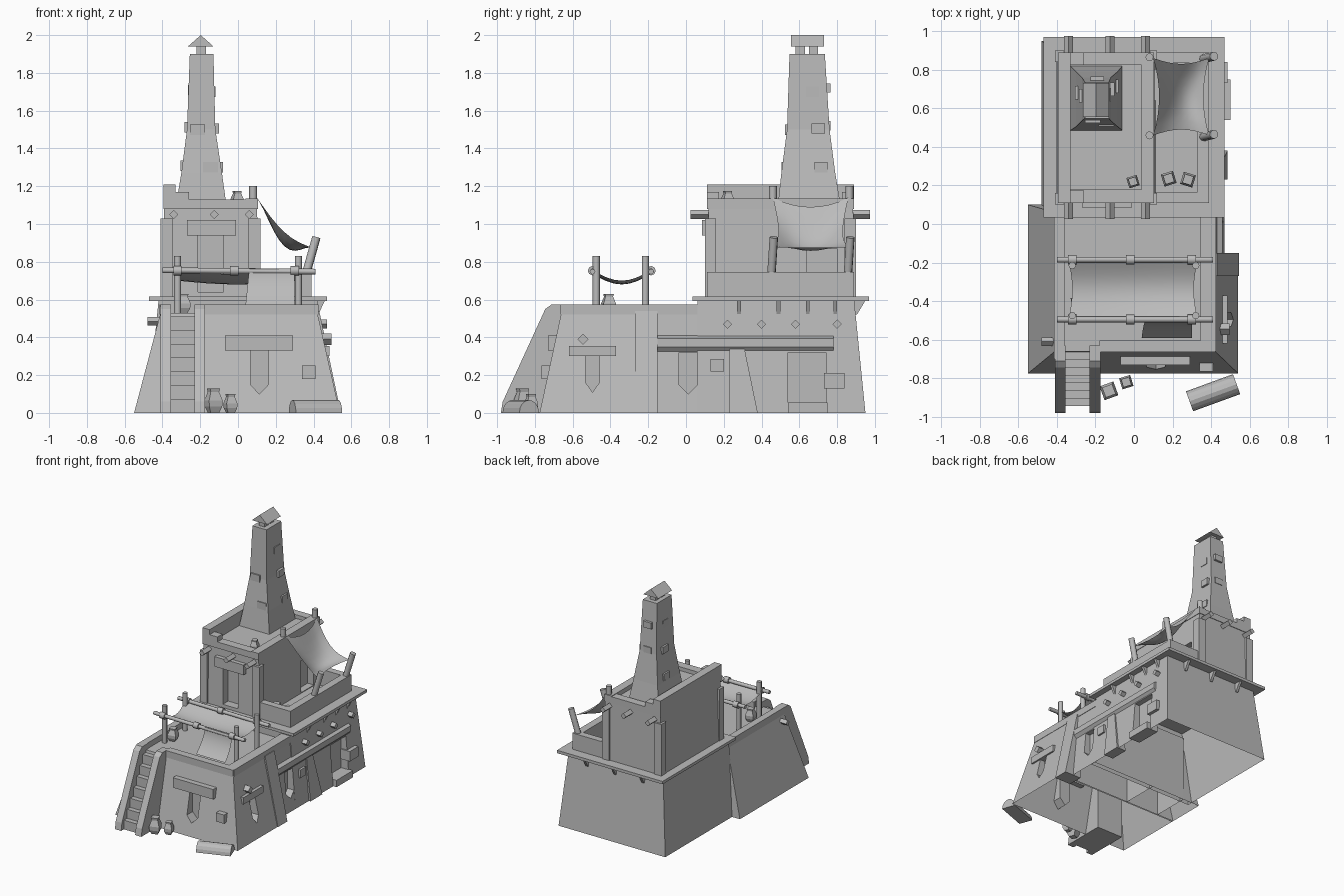
import bpy, bmesh, math
from mathutils import Vector

cube = bpy.data.objects.get("Cube")
if cube:
    bpy.data.objects.remove(cube, do_unlink=True)

clay = bpy.data.materials.new("pale grey clay")
clay.use_nodes = True
clay.diffuse_color = (0.5, 0.5, 0.5, 1)
clay.node_tree.nodes["Principled BSDF"].inputs["Base Color"].default_value = (0.5, 0.5, 0.5, 1)


def finish(name, bm, closed=True, smooth=False):
    if closed:
        bmesh.ops.recalc_face_normals(bm, faces=bm.faces[:])
    for f in bm.faces:
        f.smooth = smooth
    mesh = bpy.data.meshes.new(name)
    bm.to_mesh(mesh)
    bm.free()
    mesh.materials.append(clay)
    ob = bpy.data.objects.new(name, mesh)
    bpy.context.collection.objects.link(ob)
    return ob


def loft(name, levels):
    """Stack of rectangles (x0, x1, y0, y1, z) joined into a solid."""
    bm = bmesh.new()
    rings = [[bm.verts.new(p) for p in ((a, c, z), (b, c, z), (b, d, z), (a, d, z))]
             for a, b, c, d, z in levels]
    for lo, hi in zip(rings, rings[1:]):
        for i in range(4):
            j = (i + 1) % 4
            bm.faces.new((lo[i], lo[j], hi[j], hi[i]))
    bm.faces.new(rings[0][::-1])
    bm.faces.new(rings[-1])
    return finish(name, bm)


def box(name, x0, x1, y0, y1, z0, z1):
    return loft(name, [(x0, x1, y0, y1, z0), (x0, x1, y0, y1, z1)])


def prism(name, outline, axis, a, b):
    """Extrude an outline of (u, z) points along the x or y axis."""
    place = (lambda u, z, t: (t, u, z)) if axis == "x" else (lambda u, z, t: (u, t, z))
    bm = bmesh.new()
    ends = [[bm.verts.new(place(u, z, t)) for u, z in outline] for t in (a, b)]
    n = len(outline)
    for e in ends:
        bm.faces.new(e)
    for i in range(n):
        j = (i + 1) % n
        bm.faces.new((ends[0][i], ends[0][j], ends[1][j], ends[1][i]))
    return finish(name, bm)


def rod(name, p, q, r, sides=8):
    p, q = Vector(p), Vector(q)
    bm = bmesh.new()
    bmesh.ops.create_cone(bm, cap_ends=True, segments=sides, radius1=r, radius2=r, depth=(q - p).length)
    ob = finish(name, bm)
    ob.location = (p + q) / 2
    ob.rotation_mode = "QUATERNION"
    ob.rotation_quaternion = (q - p).to_track_quat("Z", "Y")
    if sides > 4:
        for f in ob.data.polygons:
            f.use_smooth = len(f.vertices) == 4
    return ob


def jar(name, x, y, z, r, h, turn):
    ob = loft(name, [(-r * k, r * k, -r * k, r * k, h * t) for k, t in
                     ((.6, 0), (.95, .25), (1, .5), (.62, .85), (.72, 1))])
    ob.location = (x, y, z)
    ob.rotation_euler.z = turn


def sheet(name, surface, n=8):
    bm = bmesh.new()
    g = [[bm.verts.new(surface(i / n, j / n)) for j in range(n + 1)] for i in range(n + 1)]
    for i in range(n):
        for j in range(n):
            bm.faces.new((g[i][j], g[i + 1][j], g[i + 1][j + 1], g[i][j + 1]))
    return finish(name, bm, closed=False, smooth=True)


def carve(ob, cutter):
    mod = ob.modifiers.new("niche", "BOOLEAN")
    mod.operation, mod.object = "DIFFERENCE", cutter
    bpy.context.view_layer.objects.active = ob
    bpy.ops.object.modifier_apply(modifier=mod.name)
    bpy.data.objects.remove(cutter, do_unlink=True)


def slot(mid, w, z0, z1, axis, a, b, tip=.05):
    return prism("niche cutter", [(mid - w, z1), (mid + w, z1), (mid + w, z0 + tip),
                                  (mid, z0), (mid - w, z0 + tip)], axis, a, b)


def open_bottom(ob):
    bm = bmesh.new()
    bm.from_mesh(ob.data)
    bmesh.ops.delete(bm, geom=[f for f in bm.faces if all(v.co.z < .001 for v in f.verts)],
                     context="FACES")
    bm.to_mesh(ob.data)
    bm.free()


# Battered lower walls, hollow underneath
front = loft("front_block", [(-.55, .54, -.775, -.2, 0), (-.41, .42, -.66, -.2, .53)])
side = loft("right_wall_extension", [(-.55, -.1, -.21, .1, 0), (-.41, -.1, -.21, .06, .53)])
middle = loft("terrace_block", [(-.4, .47, -.21, .1, 0), (-.4, .42, -.21, .1, .53)])
rear = loft("rear_block", [(-.48, .47, .06, .95, 0), (-.42, .42, .06, .89, .6)])
carve(front, slot(.113, .048, .1, .33, "y", -.9, -.67))
carve(front, slot(-.495, .036, .11, .3, "x", .43, .7))
carve(middle, slot(.012, .05, .1, .32, "x", .4, .6))
carve(rear, slot(.64, .1, .05, .32, "x", .4, .6, 0.001))
for ob in (front, side, middle, rear):
    open_bottom(ob)

# Lower details
loft("corner_buttress", [(.4, .545, -.27, -.15, 0), (.35, .43, -.27, -.15, .54)])
box("front_lintel", -.07, .29, -.73, -.66, .33, .41)
box("side_lintel", .4, .485, -.62, -.37, .3, .355)
box("front_patch", .34, .41, -.765, -.68, .18, .25)
box("side_patch", .4, .465, .13, .2, .22, .285)
box("rear_patch", .4, .485, .73, .84, .13, .21)
box("door_step", .4, .5, .54, .75, 0, .055)
loft("side_buttress", [(.4, .485, .23, .38, 0), (.4, .45, .23, .31, .34)])
prism("side_ledge", [(.38, .32), (.435, .32), (.46, .35), (.46, .395), (.43, .41), (.38, .41)],
      "y", -.15, .78)
for y in (.22, .4, .58, .8):
    rod("side_peg", (.38, y, .47), (.47, y, .47), .024, 4)
rod("front_side_peg", (.4, -.545, .39), (.495, -.545, .39), .03, 4)
rod("far_side_peg", (-.38, -.61, .485), (-.48, -.61, .485), .022, 4)

# Terrace parapets
box("terrace_front_parapet", -.18, .42, -.665, -.605, .52, .575)
box("terrace_left_parapet", .345, .425, -.66, .06, .52, .575)
box("terrace_right_parapet", -.415, -.36, -.7, .06, .52, .575)

# Staircase with cheek walls
cheek = [(-.98, 0), (-.97, .06), (-.745, .55), (-.71, .575), (-.63, .575), (-.63, 0)]
prism("stair_right_wall", cheek, "x", -.41, -.355)
prism("stair_left_wall", cheek, "x", -.23, -.175)
for i in range(7):
    box("stair_step", -.36, -.225, -.945 + i * .04, -.63, i * .073, (i + 1) * .073)

# Roof slab and brackets
box("roof_slab", -.47, .47, .035, .97, .592, .615)
for y in (.28, .49, .645, .79):
    prism("side_bracket", [(.4, .52), (.425, .52), (.46, .595), (.4, .595)], "y", y - .01, y + .01)
for x in (-.25, 0, .25):
    prism("rear_bracket", [(.87, .52), (.905, .52), (.95, .595), (.87, .595)], "x", x - .01, x + .01)

# Upper balcony wall
box("balcony_side_wall", .33, .39, .11, .89, .61, .745)
for y in (.11, .835):
    box("balcony_end_wall", .08, .34, y, y + .055, .61, .745)

# Upper tower with parapets
tower = loft("tower", [(-.405, .115, .11, .89, .6), (-.39, .1, .12, .885, 1.1)])
carve(tower, slot(-.145, .068, .64, .94, "y", 0, .18, .001))
carve(tower, slot(.72, .08, .62, .87, "x", .06, .3, .001))
box("tower_lintel", -.27, -.01, .085, .15, .94, 1.02)
box("tower_right_parapet", -.395, -.33, .11, .89, 1.08, 1.21)
box("tower_left_parapet", .04, .105, .11, .89, 1.08, 1.135)
box("tower_front_parapet", -.35, .05, .11, .18, 1.08, 1.13)
box("tower_rear_parapet", -.35, .05, .825, .89, 1.08, 1.13)
for y in (.11, .825):
    box("parapet_step", -.34, -.26, y, y + .065, 1.1, 1.17)
for x in (-.41, .055):
    for y in (.1, .84):
        box("tower_corner_pilaster", x, x + .065, y, y + .06, .6, 1.03)
for x in (-.34, -.125, .06):
    rod("tower_beam", (x, .025, 1.05), (x, .975, 1.05), .024, 4)

# Chimney
loft("chimney", [(-.33, -.06, .485, .82, 1.09), (-.3, -.085, .505, .79, 1.27),
                 (-.27, -.12, .535, .76, 1.5), (-.255, -.13, .548, .735, 1.9)])
for y in (.605, .675):
    box("cap_support", -.22, -.17, y - .025, y + .025, 1.89, 1.95)
prism("chimney_cap", [(-.265, 1.94), (-.13, 1.94), (-.197, 2)], "y", .555, .73)
for x, z, w in ((-.145, 1.3, .08), (-.215, 1.5, .08), (-.18, 1.715, .055)):
    d = .5 + (z - 1.25) * .1
    box("chimney_front_patch", x - w / 2, x + w / 2, d, .6, z - w * .35, z + w * .35)
for y, z in ((.715, 1.3), (.7, 1.505), (.67, 1.7)):
    e = .1 * (z - 1.3)
    box("chimney_left_patch", -.18, -.08 - e, y - .035, y + .035, z - .027, z + .027)
    box("chimney_right_patch", -.305 + e, -.2, y - .07, y, z - .02, z + .035)
for x, z in ((-.19, 1.52), (-.19, 1.72)):
    box("chimney_rear_patch", x - .035, x + .035, .7, .765, z - .025, z + .025)

# Side awning on leaning posts
for y in (.46, .865):
    rod("awning_tower_post", (.08, y, 1.08), (.08, y, 1.2), .021)
    rod("awning_outer_post", (.35, y - .01, .7), (.415, y + .005, .93), .023)


def awning(u, v):
    sag = 4 * v * (1 - v)
    x = .1 + .29 * u + .03 * sag * (1 - 2 * u)
    bow = math.sin(math.pi * u)
    z = 1.14 - .265 * u - .05 * bow - sag * (.05 * (1 - u) + .05 * bow)
    return x, .46 + .4 * v + .03 * bow * (1 - 2 * v), z


sheet("side_awning", awning)

# Terrace canopy frame
for y in (-.185, -.495):
    rod("canopy_rail", (-.4, y, .755), (.41, y, .748), .015)
    for x in (-.32, .32):
        rod("canopy_post", (x, y + (.02 if y < -.3 else -.03), .53),
            (x, y + (.02 if y < -.3 else -.03), .83), .019)
    for x in (-.32, -.02, .3):
        rod("rail_binding", (x - .022, y, .753), (x + .022, y, .753), .025)


def canopy(u, v):
    bow_u, bow_v = math.sin(math.pi * u), math.sin(math.pi * v)
    return (-.34 + .67 * u + .02 * bow_v * (1 - 2 * u), -.495 + .31 * v,
            .755 - .055 * bow_v - .02 * bow_u)


sheet("canopy_cloth", canopy)
sheet("hanging_cloth", lambda u, v: (.06 + .24 * u - .02 * v * (1 - u),
                                     -.505 - .085 * v * v, .765 - .19 * v))

# Jars and fallen half log
for x, y, z, r, h, turn in ((-.13, -.865, 0, .038, .13, .35), (-.04, -.82, 0, .03, .1, .3),
                            (-.29, -.41, .53, .033, .1, .2), (-.005, .22, 1.09, .028, .085, .3),
                            (.18, .235, .61, .033, .1, .3), (.28, .23, .61, .033, .1, -.3)):
    jar("clay_jar", x, y, z, r, h, turn)
arc = [(-.055 * math.cos(math.pi * i / 8), .068 * math.sin(math.pi * i / 8)) for i in range(9)]
log = prism("half_log", arc, "x", -.13, .13)
log.location = (.41, -.875, 0)
log.rotation_euler.z = math.radians(20)
